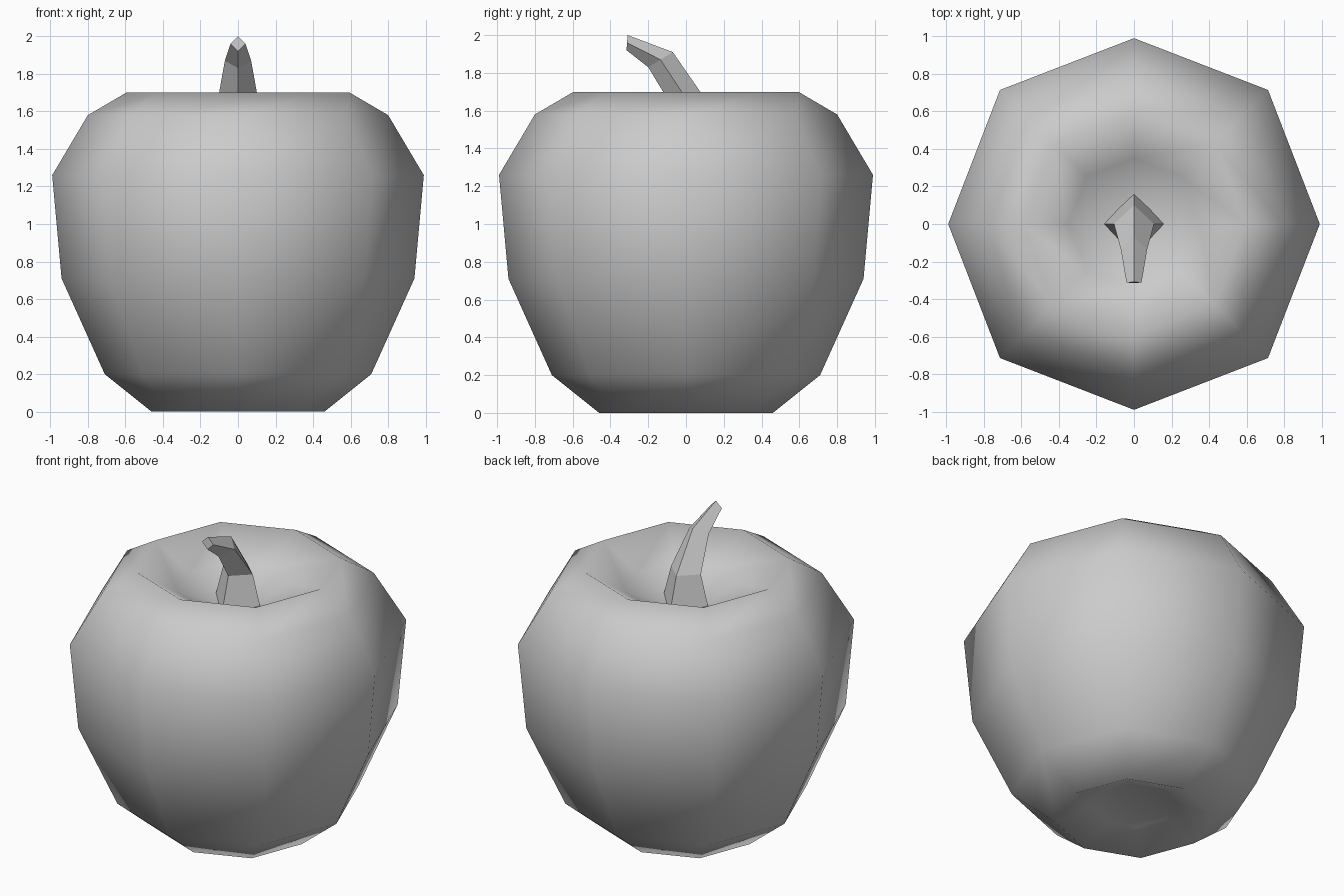
import bpy
from math import cos, sin, pi

cube = bpy.data.objects.get("Cube")
if cube:
    bpy.data.objects.remove(cube, do_unlink=True)


def make_material(name, color):
    mat = bpy.data.materials.new(name)
    mat.use_nodes = True
    mat.diffuse_color = color
    mat.node_tree.nodes["Principled BSDF"].inputs["Base Color"].default_value = color
    return mat


grey = make_material("light grey", (0.6, 0.6, 0.6, 1))


def loft(name, rings, start=None, end=None, smooth=False):
    """Bridge equal rings; close each end with a centre point or one flat face."""
    n = len(rings[0])
    verts = [v for ring in rings for v in ring]
    faces = [(k * n + i, k * n + (i + 1) % n, (k + 1) * n + (i + 1) % n, (k + 1) * n + i)
             for k in range(len(rings) - 1) for i in range(n)]
    last = len(verts) - n
    for base, tip, flip in ((0, start, True), (last, end, False)):
        loop = [base + i for i in range(n)]
        if flip:
            loop.reverse()
        if tip:
            verts.append(tip)
            faces += [(loop[i], loop[(i + 1) % n], len(verts) - 1) for i in range(n)]
        else:
            faces.append(loop)
    mesh = bpy.data.meshes.new(name)
    mesh.from_pydata(verts, [], faces)
    mesh.materials.append(grey)
    for poly in mesh.polygons:
        poly.use_smooth = smooth
    mesh.update()
    obj = bpy.data.objects.new(name, mesh)
    bpy.context.scene.collection.objects.link(obj)
    return obj


# Fruit: eight-sided lathe, hollowed at both ends, slightly fuller on the diagonals
SIDES = 8
profile = [(0.25, 0.09), (0.46, 0), (0.71, 0.2), (0.94, 0.71), (0.99, 1.26),
           (0.8, 1.58), (0.595, 1.7), (0.35, 1.55)]


def octagon(radius, z):
    ring = []
    for i in range(SIDES):
        a = 2 * pi * i / SIDES
        r = radius * (1.02 if i % 2 else 1)
        ring.append((r * cos(a), r * sin(a), z))
    return ring


loft("fruit_body", [octagon(r, z) for r, z in profile],
     start=(0, 0, 0.06), end=(0, 0, 1.41), smooth=True)


# Stem: diamond sections leaning to the front
def diamond(y, z, half_width, dy, dz):
    return [(half_width, y, z), (0, y + dy, z + dz),
            (-half_width, y, z), (0, y - dy, z - dz)]


loft("stem", [diamond(0, 1.45, 0.165, 0.165, 0),
              diamond(0, 1.665, 0.107, 0.1, 0),
              diamond(-0.135, 1.87, 0.07, 0.065, 0.04),
              diamond(-0.312, 1.96, 0.04, 0.003, 0.04)])
